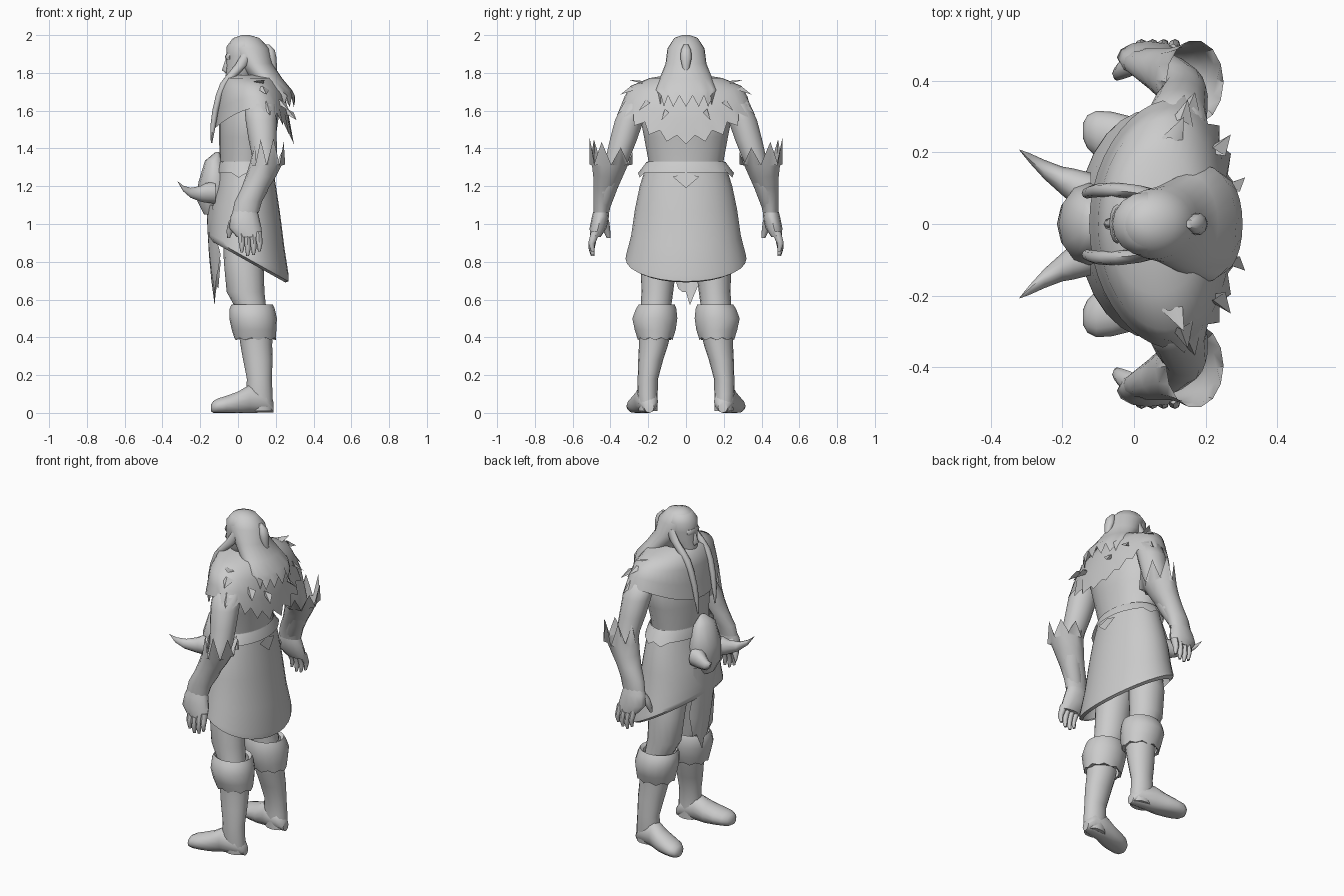
import bpy, bmesh, math

grey = bpy.data.materials.new("plain_grey")
grey.diffuse_color = (0.6, 0.6, 0.6, 1)


def finish(name, bm, mirror=False, angle=50):
    bmesh.ops.recalc_face_normals(bm, faces=bm.faces)
    me = bpy.data.meshes.new(name)
    bm.to_mesh(me)
    bm.free()
    me.materials.append(grey)
    ob = bpy.data.objects.new(name, me)
    bpy.context.collection.objects.link(ob)
    me.shade_smooth()
    me.set_sharp_from_angle(angle=math.radians(angle))
    if mirror:
        m = ob.modifiers.new("mirror", 'MIRROR')
        m.use_axis = (False, True, False)
    return ob


def loft(name, rings, seg=16, axis='Z', mirror=False, caps=(True, True), warp=None):
    """Skin rings (x, y, z, radius_a, radius_b, tilt) lying across the given axis."""
    bm = bmesh.new()
    loops = []
    for k, r in enumerate(rings):
        x, y, z, a, b = r[:5]
        tilt = r[5] if len(r) > 5 else 0
        loop = []
        for i in range(seg):
            t = 2 * math.pi * i / seg
            c, s = math.cos(t), math.sin(t)
            if axis == 'Z':
                p = [x + a * c, y + b * s, z + tilt * a * c]
            else:
                p = [x, y + a * c, max(0, z + b * s)]
            if warp:
                p = warp(k, i, c, s, p)
            loop.append(bm.verts.new(p))
        loops.append(loop)
    for l0, l1 in zip(loops, loops[1:]):
        for i in range(seg):
            j = (i + 1) % seg
            bm.faces.new((l0[i], l0[j], l1[j], l1[i]))
    if caps[0]:
        bm.faces.new(loops[0])
    if caps[1]:
        bm.faces.new(loops[-1])
    return finish(name, bm, mirror)


def ragged(ring, low, high):
    """Zigzag the height of one ring."""
    def warp(k, i, c, s, p):
        if k == ring:
            p[2] += high if i % 2 else low
        return p
    return warp


# Torso and neck
loft("torso", [(.04, 0, 1.3, .135, .195), (.04, 0, 1.34, .138, .2), (.05, 0, 1.46, .15, .222),
               (.06, 0, 1.6, .16, .25), (.06, 0, 1.7, .13, .2)], 20, caps=(False, False))

# Skirt, sloping down towards the back, with a thick hem
loft("skirt", [(.04, 0, 1.33, .14, .205), (.043, 0, 1.2, .158, .245), (.04, 0, 1.08, .182, .27, -.1),
               (.045, 0, .94, .2, .29, -.3), (.055, 0, .84, .213, .316, -.52),
               (.055, 0, .815, .213, .32, -.56), (.055, 0, .80, .195, .295, -.56)], 28, caps=(False, False))


# Waistband with side tabs
def tab_warp(k, i, c, s, p):
    if k == 2 and abs(s) > .8:
        p[1] += math.copysign(.012, s)
        p[2] -= .025 if i % 2 else 0
    return p


loft("waistband", [(.04, 0, 1.328, .143, .21), (.042, 0, 1.30, .152, .23), (.044, 0, 1.27, .158, .242)],
     24, caps=(False, False), warp=tab_warp)

# Torn front cloth
bm = bmesh.new()
ends = [.84, .76, .72, .66, .64, .64, .57, .62, .67, .66, .8]
rows = 5
grid = []
for i, low in enumerate(ends):
    y = -.115 + .023 * i
    col = []
    for k in range(rows):
        t = k / (rows - 1)
        col.append(bm.verts.new((-.165 + 2.5 * y * y + .04 * t * t, y * (1 - .1 * t), 1.1 + (low - 1.1) * t)))
    grid.append(col)
for a, b in zip(grid, grid[1:]):
    for k in range(rows - 1):
        bm.faces.new((a[k], b[k], b[k + 1], a[k + 1]))
finish("front_cloth", bm)

# Back point of the waistband
bm = bmesh.new()
bm.faces.new([bm.verts.new(p) for p in ((.197, -.07, 1.25), (.195, 0, 1.27), (.197, .07, 1.25), (.212, 0, 1.19))])
finish("back_point", bm)

# Horned buckle
loft("buckle", [(-.11, 0, 1.38, .01, .025), (-.125, 0, 1.335, .05, .08), (-.125, 0, 1.22, .085, .115),
                (-.13, 0, 1.12, .085, .1), (-.14, 0, 1.05, .04, .055)], 12)
loft("buckle_horn", [(-.12, .085, 1.165, .058, .06), (-.17, .105, 1.165, .05, .055), (-.2, .12, 1.16, .04, .043),
                     (-.25, .152, 1.165, .027, .028), (-.29, .183, 1.188, .014, .016),
                     (-.32, .207, 1.225, .001, .001)], 10, 'X', True)


# Shoulder cape with a ragged back hem
def cape_warp(k, i, c, s, p):
    w = (0, 0, .35, .7, 1)[k]
    p[2] -= w * (.17 * c * c if c > 0 else .11 * c * c)
    p[0] += w * .03 * s * s
    if k == 4 and c > -.1:
        d = .022 if i % 2 else -.022
        p[2] += d
        p[0] -= d * c * .5
        p[1] -= d * s * .7
    return p


loft("cape", [(.055, 0, 1.79, .09, .09), (.065, 0, 1.772, .14, .195), (.075, 0, 1.73, .175, .295),
              (.08, 0, 1.675, .192, .325), (.08, 0, 1.615, .205, .348)], 44, caps=(False, False), warp=cape_warp)

# Tufts pointing out from the cape: base point, then tip
bm = bmesh.new()
tufts = (((.1, .23, 1.75), (.14, .30, 1.762)), ((.13, .28, 1.72), (.15, .348, 1.685)),
         ((.15, .31, 1.64), (.17, .368, 1.575)), ((.22, .2, 1.65), (.27, .25, 1.60)),
         ((.26, .1, 1.60), (.31, .13, 1.55)))
for side in (-1, 1):
    for (x, y, z), tip in tufts:
        vs = [bm.verts.new((px, side * py, pz)) for px, py, pz in
              ((x - .035, y, z), (x, y + .012, z + .01), (x + .035, y - .01, z - .01), tip)]
        for a, b, c in ((0, 1, 3), (1, 2, 3), (2, 0, 3)):
            bm.faces.new((vs[a], vs[b], vs[c]))
finish("shoulder_tufts", bm)

# Head, nose and brow
loft("head", [(-.035, 0, 1.72, .025, .025), (-.01, 0, 1.75, .058, .05), (.01, 0, 1.79, .075, .068),
              (.018, 0, 1.84, .08, .078), (.028, 0, 1.89, .09, .085), (.035, 0, 1.94, .095, .09),
              (.035, 0, 1.98, .065, .065), (.035, 0, 1.998, .02, .02)], 16)
loft("nose", [(-.055, 0, 1.795, .008, .012), (-.065, 0, 1.815, .02, .018), (-.055, 0, 1.86, .015, .01),
              (-.05, 0, 1.89, .008, .012)], 8)
loft("brow", [(-.045, 0, 1.87, .018, .05), (-.047, 0, 1.885, .022, .055), (-.04, 0, 1.9, .022, .05)], 12)

# Hair: long back mass, top knot, front tresses
loft("hair", [(.04, 0, 2, .02, .02), (.045, 0, 1.985, .068, .062), (.058, 0, 1.93, .107, .098),
              (.09, 0, 1.85, .092, .108), (.15, 0, 1.77, .085, .14), (.2, 0, 1.71, .085, .162),
              (.245, 0, 1.65, .058, .135)], 24, caps=(True, False), warp=ragged(6, -.03, .03))
loft("top_knot", [(.155, 0, 1.95, .01, .012), (.17, 0, 1.92, .025, .028), (.178, 0, 1.88, .026, .032),
                  (.19, 0, 1.83, .016, .02), (.2, 0, 1.79, .004, .005)], 10)
loft("front_tress", [(.05, .085, 1.9, .03, .012), (.015, .09, 1.84, .032, .018), (-.025, .093, 1.795, .03, .02),
                     (-.07, .095, 1.745, .024, .02), (-.1, .094, 1.68, .018, .019), (-.12, .09, 1.6, .016, .017),
                     (-.132, .086, 1.52, .014, .015), (-.14, .083, 1.43, .004, .006)], 8, mirror=True)

# Arms
loft("arm", [(.1, .19, 1.67, .06, .05), (.115, .265, 1.635, .082, .072), (.122, .3, 1.55, .082, .078),
             (.13, .33, 1.45, .075, .074), (.14, .358, 1.36, .066, .066), (.135, .385, 1.29, .062, .06),
             (.1, .42, 1.17, .055, .052), (.05, .445, 1.07, .05, .038)], 14, mirror=True)


# Gauntlets with flared spikes
def spike_warp(k, i, c, s, p):
    if k == 5:
        p[2] += (.065 + .035 * s) if i % 2 else -.04
    return p


loft("gauntlet", [(.04, .448, 1.06, .07, .042), (.055, .442, 1.12, .072, .05), (.09, .426, 1.19, .072, .066),
                  (.12, .413, 1.25, .08, .08), (.145, .403, 1.31, .086, .097),
                  (.17, .396, 1.355, .08, .117)], 14, mirror=True, caps=(False, False), warp=spike_warp)

# Hands
loft("palm", [(.04, .448, 1.08, .06, .038), (.036, .453, 1.04, .075, .045), (.038, .465, .98, .086, .045),
              (.06, .48, .93, .066, .028)], 12, mirror=True)
for i, drop in enumerate((.02, 0, .005, .025)):
    x = .016 + .031 * i
    loft("finger_%d" % (i + 1), [(x, .478, .96, .018, .024), (x + .003, .495, .91, .017, .02),
                                 (x + .005, .5, .87 + drop, .015, .016),
                                 (x + .004, .494, .83 + drop, .007, .009)], 8, mirror=True)
loft("thumb", [(.005, .445, 1.05, .028, .028), (-.025, .432, 1.01, .026, .026), (-.043, .42, .965, .018, .019),
               (-.05, .41, .925, .007, .009)], 8, mirror=True)

# Legs, boots and cuffs
loft("leg", [(.03, .12, .9, .108, .1), (.03, .143, .8, .105, .096), (.04, .152, .64, .1, .084),
             (.07, .16, .55, .08, .08)], 16, mirror=True, caps=(False, False))
loft("boot_shaft", [(.095, .168, .4, .088, .082), (.097, .172, .36, .084, .077), (.105, .187, .28, .078, .066),
                    (.113, .202, .18, .066, .054), (.113, .204, .1, .07, .054), (.12, .2, .01, .066, .05)],
     16, mirror=True, caps=(False, True))
loft("foot", [(.188, .195, .03, .025, .03), (.15, .2, .06, .052, .06), (.06, .212, .072, .062, .078),
              (.0, .228, .052, .07, .062), (-.06, .242, .042, .071, .05), (-.105, .252, .036, .064, .042),
              (-.13, .257, .03, .046, .034), (-.142, .26, .026, .022, .02)], 14, 'X', True)
loft("boot_cuff", [(.085, .165, .395, .088, .083), (.09, .163, .395, .11, .093), (.085, .163, .44, .118, .11),
                   (.08, .165, .5, .126, .121), (.075, .158, .55, .12, .109), (.075, .155, .573, .11, .097),
                   (.07, .155, .56, .095, .082)],
     18, mirror=True, caps=(False, False), warp=ragged(1, -.01, .004))
